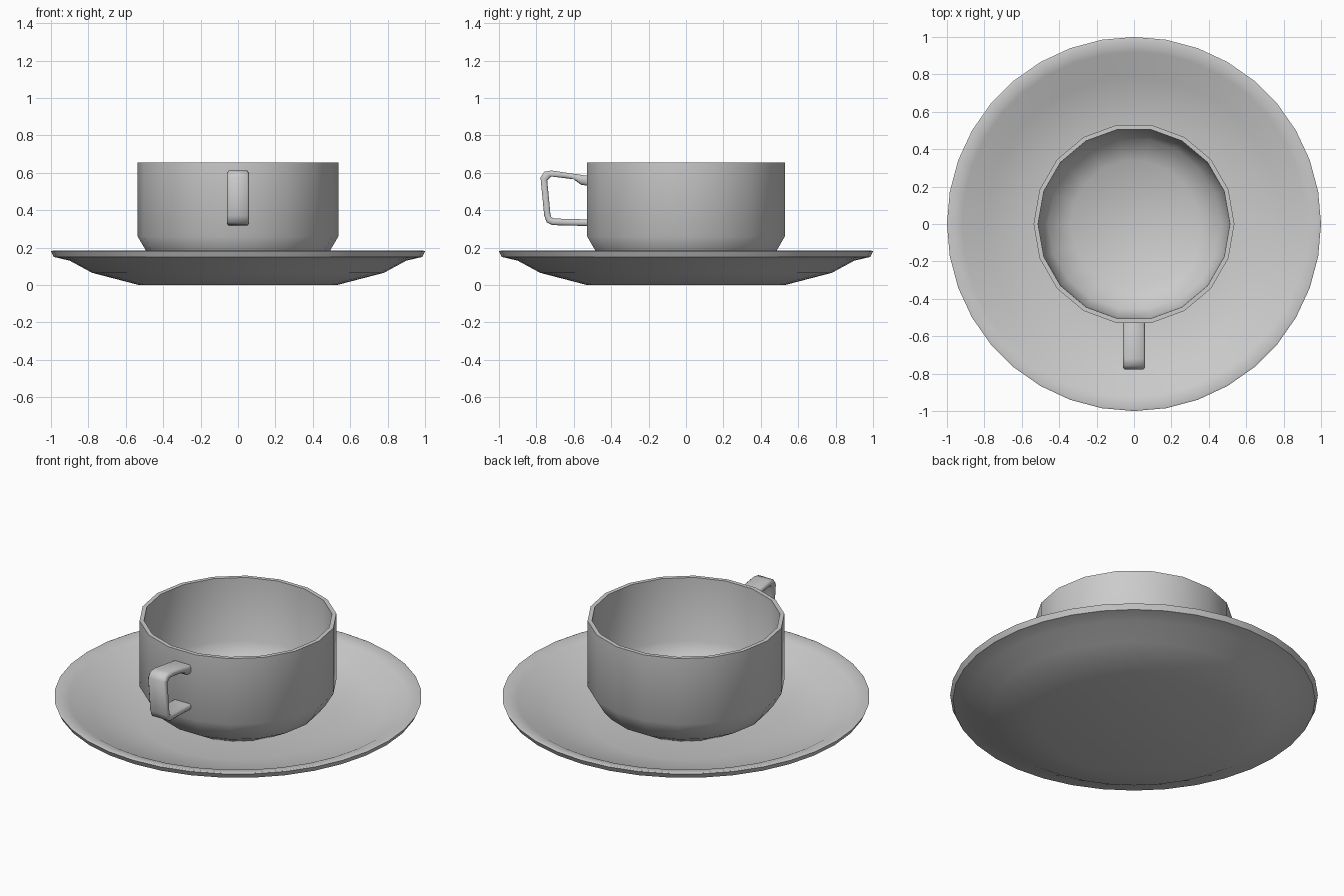
import bpy, bmesh, math

cube = bpy.data.objects.get("Cube")
if cube:
    bpy.data.objects.remove(cube, do_unlink=True)

ceramic = bpy.data.materials.new("grey_ceramic")
ceramic.use_nodes = True
colour = (0.6, 0.6, 0.6, 1)
ceramic.diffuse_color = colour
ceramic.node_tree.nodes["Principled BSDF"].inputs["Base Color"].default_value = colour


def finish(bm, name, angle):
    """Turn a bmesh into a smooth-shaded ceramic object."""
    bmesh.ops.remove_doubles(bm, verts=bm.verts, dist=0.0005)
    bmesh.ops.recalc_face_normals(bm, faces=bm.faces)
    mesh = bpy.data.meshes.new(name)
    bm.to_mesh(mesh)
    bm.free()
    mesh.materials.append(ceramic)
    obj = bpy.data.objects.new(name, mesh)
    bpy.context.collection.objects.link(obj)
    bpy.ops.object.select_all(action='DESELECT')
    obj.select_set(True)
    bpy.context.view_layer.objects.active = obj
    bpy.ops.object.shade_smooth_by_angle(angle=math.radians(angle))
    return obj


def lathe(name, profile, sides, angle):
    """Spin a closed (radius, height) profile about the z axis."""
    bm = bmesh.new()
    verts = [bm.verts.new((r, 0, z)) for r, z in profile]
    edges = [bm.edges.new(pair) for pair in zip(verts, verts[1:])]
    bmesh.ops.spin(bm, geom=verts + edges, cent=(0, 0, 0), axis=(0, 0, 1),
                   angle=math.tau, steps=sides)
    return finish(bm, name, angle)


# Saucer: flat foot, sloping well and a thin upright rim
lathe("saucer", [
    (0, 0.005), (0.53, 0.0), (0.78, 0.065), (0.90, 0.13), (0.985, 0.15),
    (1.0, 0.18), (0.99, 0.184), (0.92, 0.168), (0.79, 0.10),
    (0.53, 0.045), (0, 0.04)], 36, 35)

# Cup: straight wall, tapered foot and hollow bowl
lathe("cup", [
    (0, 0.045), (0.30, 0.045), (0.36, 0.08), (0.45, 0.13), (0.49, 0.18),
    (0.537, 0.26), (0.537, 0.655), (0.513, 0.655), (0.505, 0.28),
    (0.46, 0.19), (0.34, 0.12), (0, 0.10)], 18, 35)

# Handle: a bent strip swept as matching outer and inner (y, z) outlines
outer = [(-0.515, 0.582), (-0.57, 0.59), (-0.72, 0.612), (-0.758, 0.605),
         (-0.778, 0.575), (-0.758, 0.37), (-0.745, 0.335), (-0.715, 0.32),
         (-0.515, 0.315)]
inner = [(-0.515, 0.53), (-0.56, 0.535), (-0.60, 0.565), (-0.72, 0.58),
         (-0.742, 0.56), (-0.725, 0.38), (-0.72, 0.362), (-0.705, 0.355),
         (-0.515, 0.35)]
half, bevel = 0.058, 0.008
bm = bmesh.new()
rings = []
for (oy, oz), (iy, iz) in zip(outer, inner):
    section = []
    # Chamfered rectangle between the outer and inner outline
    for x, t in [(-1, 0.25), (-0.85, 0), (0.85, 0), (1, 0.25),
                 (1, 0.75), (0.85, 1), (-0.85, 1), (-1, 0.75)]:
        section.append(bm.verts.new((x * half, oy + (iy - oy) * t,
                                     oz + (iz - oz) * t)))
    rings.append(section)
for a, b in zip(rings, rings[1:]):
    for i in range(8):
        j = (i + 1) % 8
        bm.faces.new((a[i], a[j], b[j], b[i]))
bm.faces.new(rings[0])
bm.faces.new(rings[-1])
finish(bm, "handle", 60)
